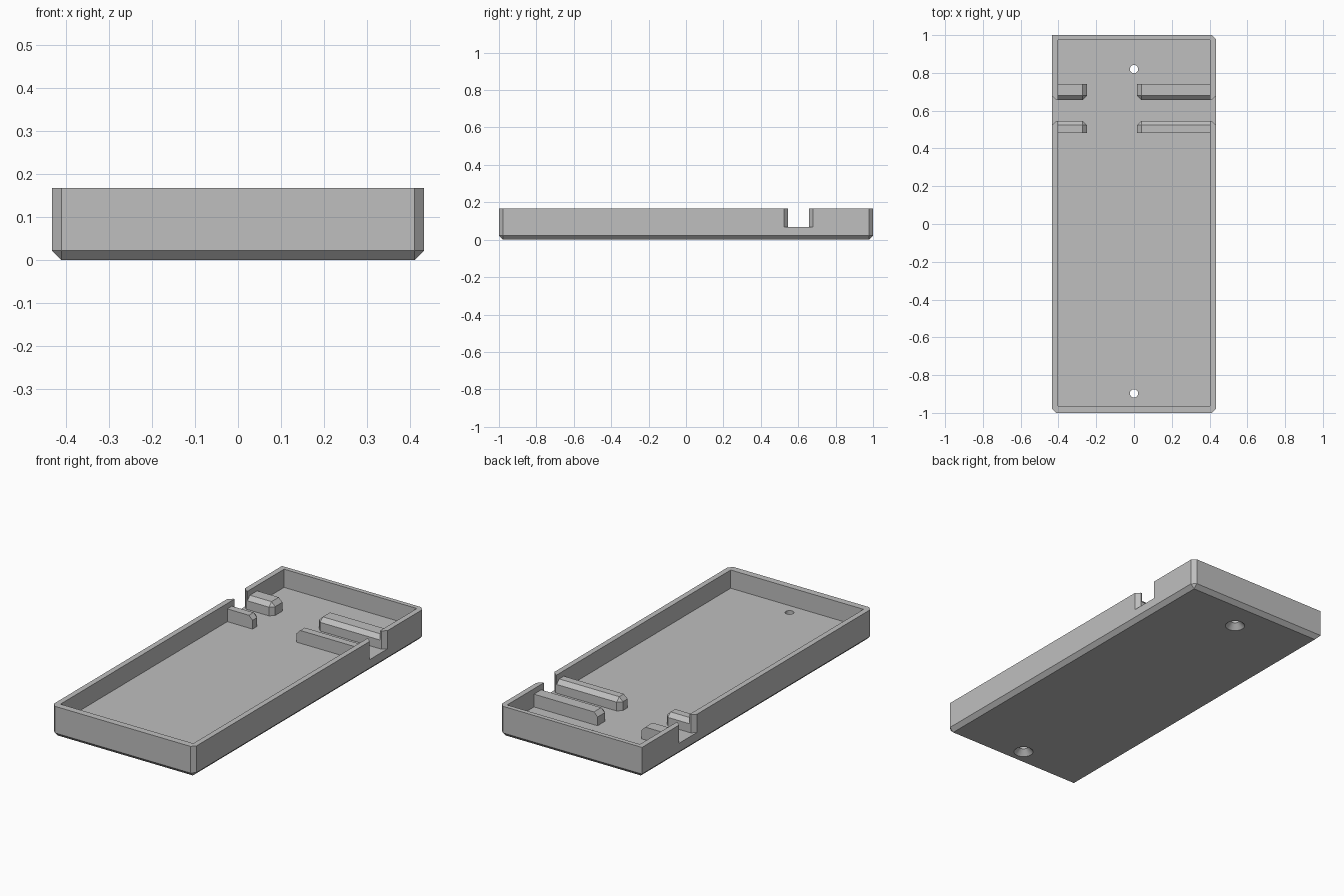
import bpy, bmesh, math
from mathutils import Matrix

old = bpy.data.objects.get("Cube")
if old:
    bpy.data.objects.remove(old, do_unlink=True)

# Main dimensions
HX, HY, HEIGHT = 0.433, 1.0, 0.168      # outer half width, half length, wall height
FLOOR, CHAMFER = 0.068, 0.022
INNER_X, INNER_FRONT, INNER_BACK = 0.403, -0.963, 0.975
SLOT_FRONT, SLOT_BACK = 0.545, 0.657
RIB_TOP = 0.138

grey = bpy.data.materials.new("plain_grey")
grey.use_nodes = True
colour = (0.52, 0.52, 0.52, 1)
grey.diffuse_color = colour
grey.node_tree.nodes["Principled BSDF"].inputs["Base Color"].default_value = colour


def add_object(name, bm):
    bmesh.ops.recalc_face_normals(bm, faces=bm.faces)
    mesh = bpy.data.meshes.new(name)
    bm.to_mesh(mesh)
    bm.free()
    mesh.materials.append(grey)
    obj = bpy.data.objects.new(name, mesh)
    bpy.context.collection.objects.link(obj)
    return obj


def chamfered_box(name, low, high, rule):
    """Box whose edges are chamfered where rule(a, b) holds for the end points."""
    bm = bmesh.new()
    bmesh.ops.create_cube(bm, size=1)
    for v in bm.verts:
        v.co = [low[i] if v.co[i] < 0 else high[i] for i in range(3)]
    edges = [e for e in bm.edges if rule(e.verts[0].co, e.verts[1].co)]
    bmesh.ops.bevel(bm, geom=edges, offset=CHAMFER, segments=1,
                    affect='EDGES', profile=0.5)
    return add_object(name, bm)


def prism(name, outline, bottom, top):
    bm = bmesh.new()
    face = bm.faces.new([bm.verts.new((x, y, bottom)) for x, y in outline])
    side = bmesh.ops.extrude_face_region(bm, geom=[face])["geom"]
    bmesh.ops.translate(bm, vec=(0, 0, top - bottom),
                        verts=[g for g in side if isinstance(g, bmesh.types.BMVert)])
    return add_object(name, bm)


def cone(name, y, r_bottom, r_top, bottom, top):
    bm = bmesh.new()
    bmesh.ops.create_cone(bm, cap_ends=True, segments=32, radius1=r_bottom,
                          radius2=r_top, depth=top - bottom,
                          matrix=Matrix.Translation((0, y, (bottom + top) / 2)))
    return add_object(name, bm)


def cut(obj, cutter):
    cutter.hide_render = True
    mod = obj.modifiers.new("cut", 'BOOLEAN')
    mod.operation, mod.solver, mod.object = 'DIFFERENCE', 'EXACT', cutter
    bpy.context.view_layer.update()
    graph = bpy.context.evaluated_depsgraph_get()
    mesh = bpy.data.meshes.new_from_object(obj.evaluated_get(graph))
    obj.modifiers.clear()
    obj.data = mesh
    bpy.data.objects.remove(cutter, do_unlink=True)


# Tray block: chamfered below and on every upright corner but the back right one
def tray_rule(a, b):
    upright = abs(a.z - b.z) > 0.01
    if upright:
        return not (a.x < 0 and a.y > 0)
    return a.z + b.z < 0.01


tray = chamfered_box("tray", (-HX, -HY, 0), (HX, HY, HEIGHT), tray_rule)

# Cavity with a flared slot through each side wall
reach = 0.02
half = [(INNER_X, INNER_FRONT), (INNER_X, SLOT_FRONT),
        (HX - CHAMFER, SLOT_FRONT),
        (HX + reach, SLOT_FRONT - CHAMFER - reach),
        (HX + reach, SLOT_BACK + CHAMFER + reach),
        (HX - CHAMFER, SLOT_BACK),
        (INNER_X, SLOT_BACK), (INNER_X, INNER_BACK)]
outline = half + [(-x, y) for x, y in reversed(half)]
cut(tray, prism("cavity_cutter", outline, FLOOR, HEIGHT + 0.1))

# Countersunk screw holes
for y in (0.82, -0.897):
    cut(tray, cone("hole_cutter", y, 0.022, 0.022, -0.05, FLOOR + 0.05))
    cut(tray, cone("countersink_cutter", y, 0.06, 0.022, -0.01, 0.03))

# Two pairs of ribs along the slot, chamfered at the slot side and free end
for side, free_x in (("right", -0.25), ("left", 0.017)):
    wall_x = math.copysign(INNER_X + 0.003, -1 if side == "right" else 1)
    for place, slot_y, far_y in (("front", SLOT_FRONT, 0.483), ("back", SLOT_BACK, 0.742)):
        def rib_rule(a, b):
            shared = [abs(a[i] - p) < 0.001 and abs(b[i] - p) < 0.001
                      for i, p in enumerate((free_x, slot_y, RIB_TOP))]
            return sum(shared) == 2
        chamfered_box(f"{place}_{side}_rib",
                      (min(free_x, wall_x), min(slot_y, far_y), FLOOR - 0.004),
                      (max(free_x, wall_x), max(slot_y, far_y), RIB_TOP), rib_rule)

# Smooth hole walls, sharp edges elsewhere
bpy.ops.object.select_all(action='DESELECT')
tray.select_set(True)
bpy.context.view_layer.objects.active = tray
bpy.ops.object.shade_smooth_by_angle(angle=math.radians(30))
